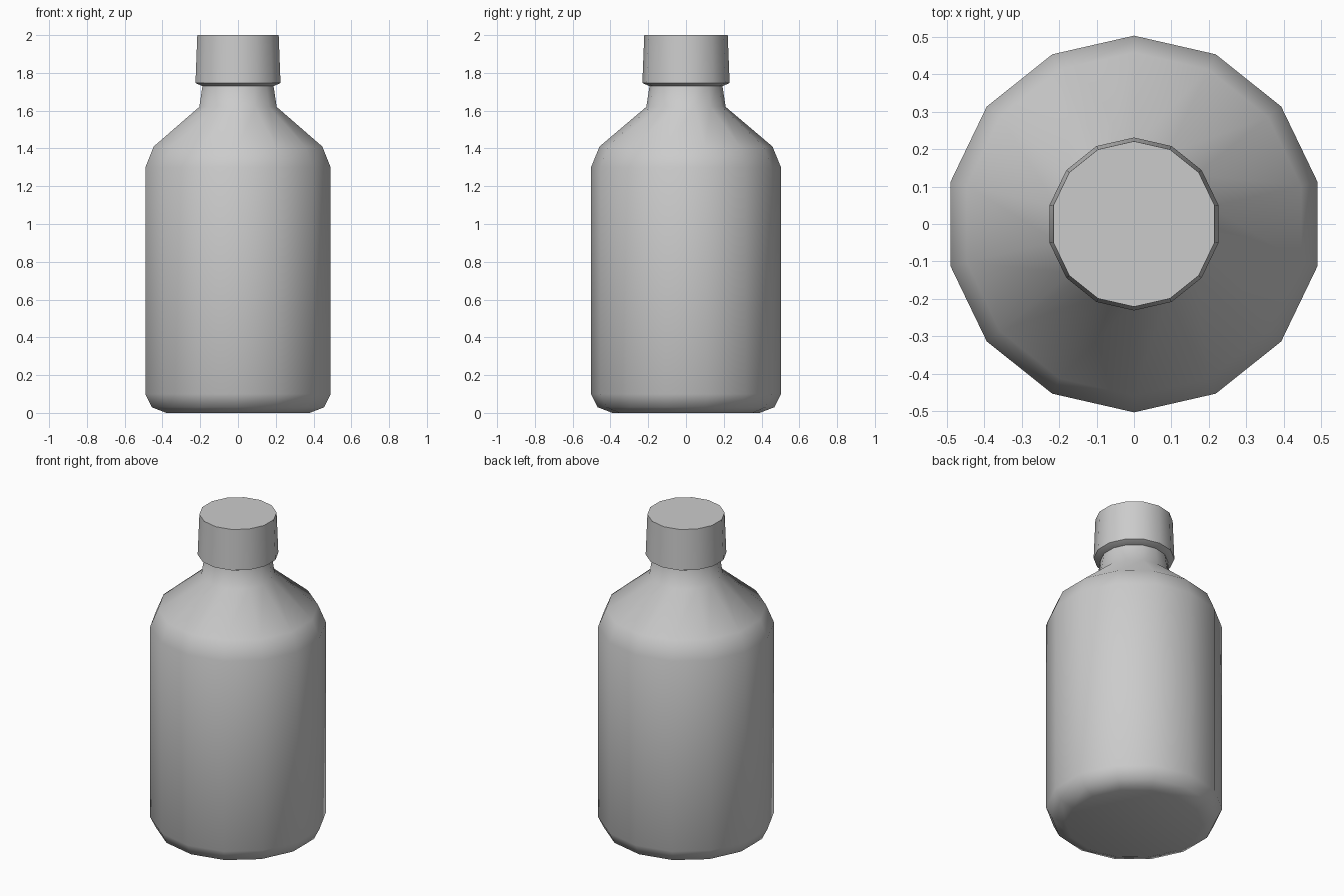
import bpy
import bmesh
from math import sin, cos, pi, radians

cube = bpy.data.objects.get("Cube")
if cube:
    bpy.data.objects.remove(cube, do_unlink=True)

SIDES = 14

grey = bpy.data.materials.new("light grey")
grey.use_nodes = True
grey.diffuse_color = (0.6, 0.6, 0.6, 1)
grey.node_tree.nodes["Principled BSDF"].inputs["Base Color"].default_value = (0.6, 0.6, 0.6, 1)


def lathe(name, profile):
    """Turn a (radius, height) profile into a closed solid."""
    bm = bmesh.new()
    rings = []
    for r, z in profile:
        angles = [2 * pi * i / SIDES for i in range(SIDES)]
        rings.append([bm.verts.new((r * sin(a), -r * cos(a), z)) for a in angles])
    for low, high in zip(rings, rings[1:]):
        for i in range(SIDES):
            j = (i + 1) % SIDES
            bm.faces.new((low[i], low[j], high[j], high[i]))
    bm.faces.new(rings[0][::-1])
    bm.faces.new(rings[-1])
    mesh = bpy.data.meshes.new(name)
    bm.to_mesh(mesh)
    bm.free()
    mesh.materials.append(grey)
    obj = bpy.data.objects.new(name, mesh)
    bpy.context.collection.objects.link(obj)
    bpy.ops.object.select_all(action="DESELECT")
    obj.select_set(True)
    bpy.context.view_layer.objects.active = obj
    bpy.ops.object.shade_smooth_by_angle(angle=radians(50))
    return obj


# Body with rounded foot, sloping shoulder and neck
lathe("bottle_body", [(0.39, 0), (0.468, 0.03), (0.503, 0.1), (0.503, 1.3),
                      (0.458, 1.41), (0.21, 1.62), (0.19, 1.75)])

# Screw cap with a chamfered lower rim
lathe("bottle_cap", [(0.195, 1.73), (0.231, 1.747), (0.221, 2.0)])
